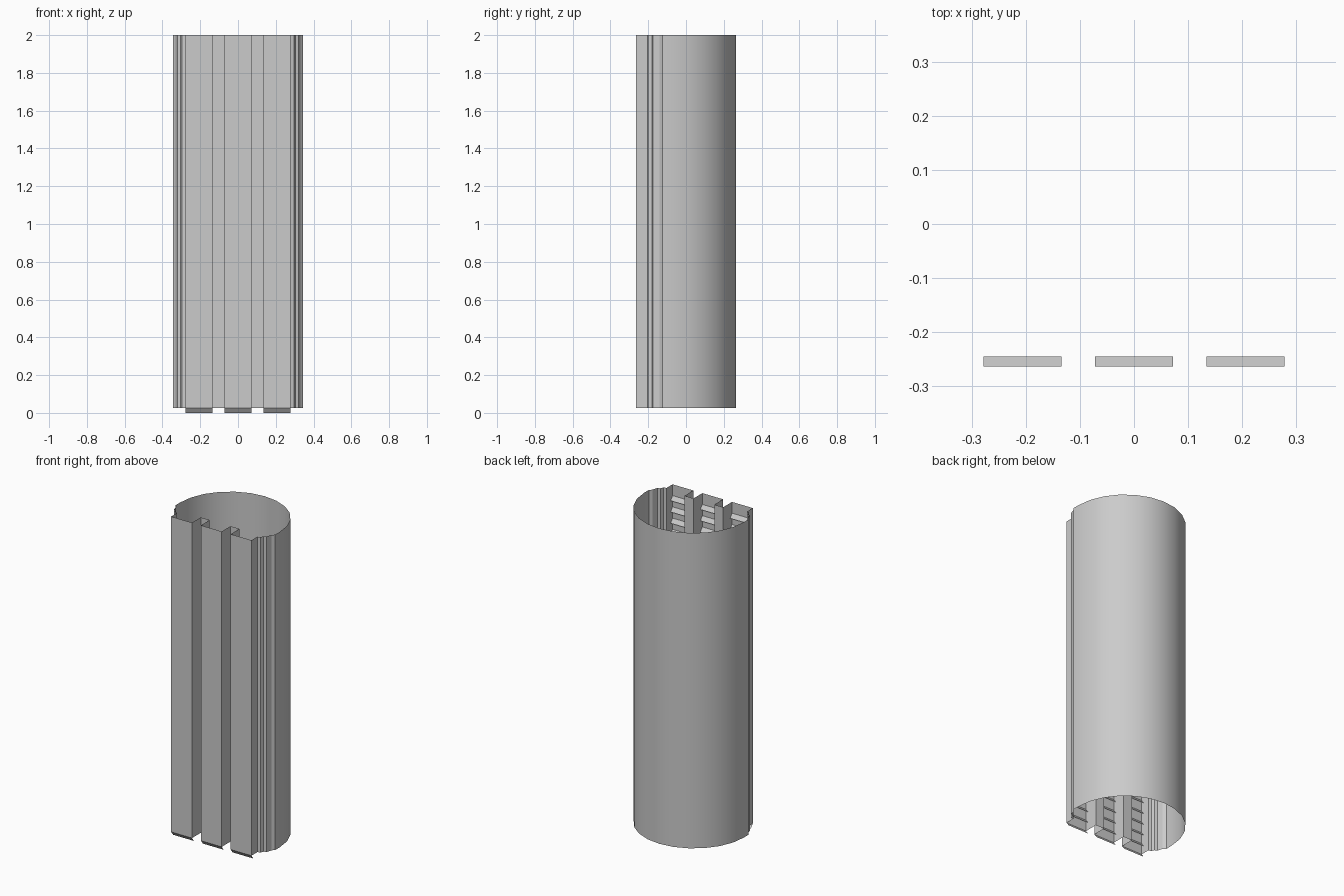
import bpy, bmesh, math

if "Cube" in bpy.data.objects:
    bpy.data.objects.remove(bpy.data.objects["Cube"])

Z0, Z1 = 0.025, 2.0
FRONT, LEDGE, RECESS = -0.264, -0.245, -0.177
HALF, CENTRES = 0.072, (-0.206, 0.0, 0.206)
R, CY = 0.345, -0.081


def finish(name, bm, smooth=False):
    me = bpy.data.meshes.new(name)
    bm.to_mesh(me)
    bm.free()
    ob = bpy.data.objects.new(name, me)
    bpy.context.collection.objects.link(ob)
    if smooth:
        bpy.ops.object.select_all(action='DESELECT')
        ob.select_set(True)
        bpy.context.view_layer.objects.active = ob
        bpy.ops.object.shade_smooth_by_angle(angle=math.radians(25))
    return ob


# Open sheet wall extruded upward from a plan profile
def wall(name, pts, smooth=False):
    bm = bmesh.new()
    lo = [bm.verts.new((x, y, Z0)) for x, y in pts]
    hi = [bm.verts.new((x, y, Z1)) for x, y in pts]
    for i in range(len(pts) - 1):
        bm.faces.new((lo[i], lo[i + 1], hi[i + 1], hi[i]))
    return finish(name, bm, smooth)


# Rounded back shell with stepped mouldings at both front corners
corner = [(0.278, -0.205), (0.296, -0.2), (0.304, -0.18),
          (0.32, -0.175), (0.33, -0.14), (0.345, -0.125)]
N = 12
arc = [(R * math.cos(math.pi * i / N), CY + R * math.sin(math.pi * i / N)) for i in range(N + 1)]
shell = corner + arc + [(-x, y) for x, y in reversed(corner)]
wall("curved_shell", shell, True)

# Front wall: three raised strips with recessed channels between
front = [(-0.278, -0.205)]
for c in CENTRES:
    if c > CENTRES[0]:
        front.append((c - HALF, RECESS))
    front += [(c - HALF, FRONT), (c + HALF, FRONT)]
    if c < CENTRES[-1]:
        front.append((c + HALF, RECESS))
front.append((0.278, -0.205))
wall("channelled_front", front)

# Ladder of slanted ledges inside each strip, lowest forming the bottom lip
COUNT = 28
pitch = 1.975 / COUNT
for n, c in enumerate(CENTRES):
    bm = bmesh.new()
    for i in range(COUNT):
        z = i * pitch
        bm.faces.new([bm.verts.new(p) for p in (
            (c - HALF, LEDGE, z), (c + HALF, LEDGE, z),
            (c + HALF, FRONT, z + 0.025), (c - HALF, FRONT, z + 0.025))])
    finish(f"strip_ledges_{n + 1}", bm)
